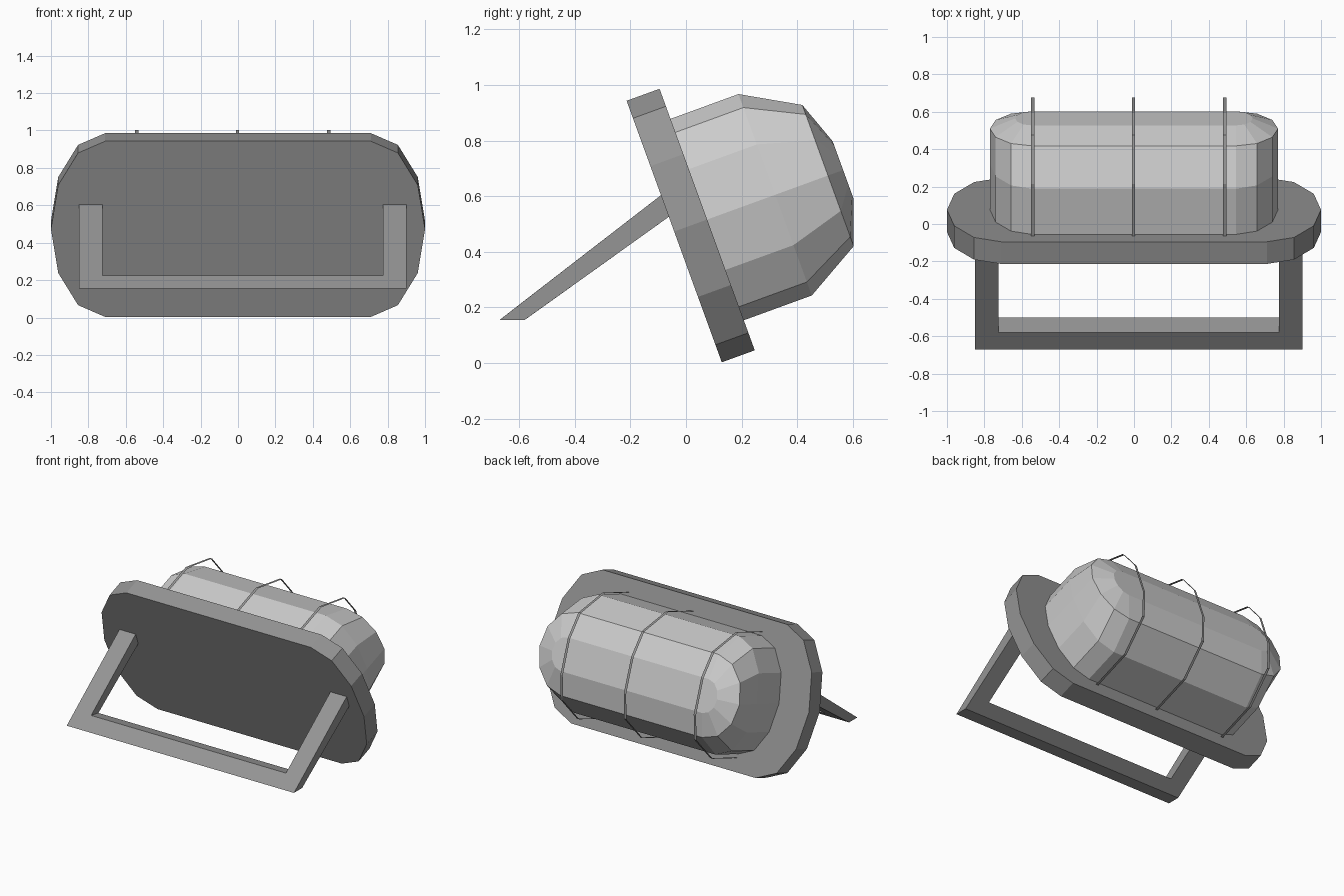
import bpy, bmesh
from math import sin, cos, pi, radians
from mathutils import Vector

if "Cube" in bpy.data.objects:
    bpy.data.objects.remove(bpy.data.objects["Cube"])

TILT = radians(20)
PLATE_T = 0.126
V = Vector((0, -sin(TILT), cos(TILT)))   # up along the tilted plate
N = Vector((0, cos(TILT), sin(TILT)))    # out of the plate's back
C = Vector((0, 0.076, 0.516))            # centre of the plate's back face


def place(x, v, n):
    return C + Vector((x, 0, 0)) + V * v + N * n


def material(name, g):
    m = bpy.data.materials.new(name)
    m.diffuse_color = (g, g, g, 1)
    m.use_nodes = True
    m.node_tree.nodes["Principled BSDF"].inputs["Base Color"].default_value = m.diffuse_color
    return m


def finish(name, bm, mat, normals=True):
    if normals:
        bmesh.ops.recalc_face_normals(bm, faces=bm.faces)
    me = bpy.data.meshes.new(name)
    bm.to_mesh(me)
    bm.free()
    me.materials.append(mat)
    ob = bpy.data.objects.new(name, me)
    bpy.context.collection.objects.link(ob)
    return ob


def stadium(cx, rx, rv):
    """Straight middle with six-sided half-ellipse ends."""
    right = [(cx + rx * cos(a), rv * sin(a)) for a in [-pi / 2 + i * pi / 6 for i in range(7)]]
    return right + [(-x, -v) for x, v in right]


def loft(name, loops, mat, cap_start=True):
    """Skin a list of closed loops of points and cap the ends."""
    bm = bmesh.new()
    rings = [[bm.verts.new(p) for p in loop] for loop in loops]
    k = len(rings[0])
    for a, b in zip(rings, rings[1:]):
        for i in range(k):
            j = (i + 1) % k
            bm.faces.new((a[i], a[j], b[j], b[i]))
    if cap_start:
        bm.faces.new(rings[0][::-1])
    bm.faces.new(rings[-1])
    return finish(name, bm, mat)


dark = material("dark_grey", 0.3)
light = material("light_grey", 0.7)

# Back plate
outline = stadium(0.71, 0.29, 0.5)
loft("back_plate", [[place(x, v, n) for x, v in outline] for n in (-PLATE_T, 0)], dark)

# Lamp cover: half-height, end radius, distance from the plate
rings = [(0.385, 0.225, 0), (0.385, 0.225, 0.26), (0.27, 0.225, 0.462), (0.11, 0.09, 0.52)]
loft("lamp_cover", [[place(x, v, n) for x, v in stadium(0.545, rx, rv)] for rv, rx, n in rings],
     light, cap_start=False)

# Guard strips standing just off the cover
half = [(0.41, 0), (0.41, 0.295), (0.285, 0.53), (0.12, 0.595)]
path = half + [(-v, n) for v, n in reversed(half)]
for i, x in enumerate((-0.542, -0.003, 0.485)):
    bm = bmesh.new()
    pairs = [[bm.verts.new(place(x + s * 0.009, v, n)) for s in (-1, 1)] for v, n in path]
    for a, b in zip(pairs, pairs[1:]):
        bm.faces.new((a[0], a[1], b[1], b[0]))
    finish(f"guard_strip_{i + 1}", bm, dark)

# U-shaped bracket, slightly tapered, leaning down from the plate's front
plan = [(-0.85, 0), (0.90, 0), (0.90, 2), (0.775, 2), (0.775, 1), (-0.725, 1), (-0.725, 2), (-0.85, 2)]
upper = [(-0.67, 0.155), (-0.58, 0.225), (-0.088, 0.605)]
lower = [(-0.58, 0.155), (-0.50, 0.212), (-0.06, 0.527)]
loft("mounting_bracket", [[(x, *side[r]) for x, r in plan] for side in (upper, lower)], dark)
